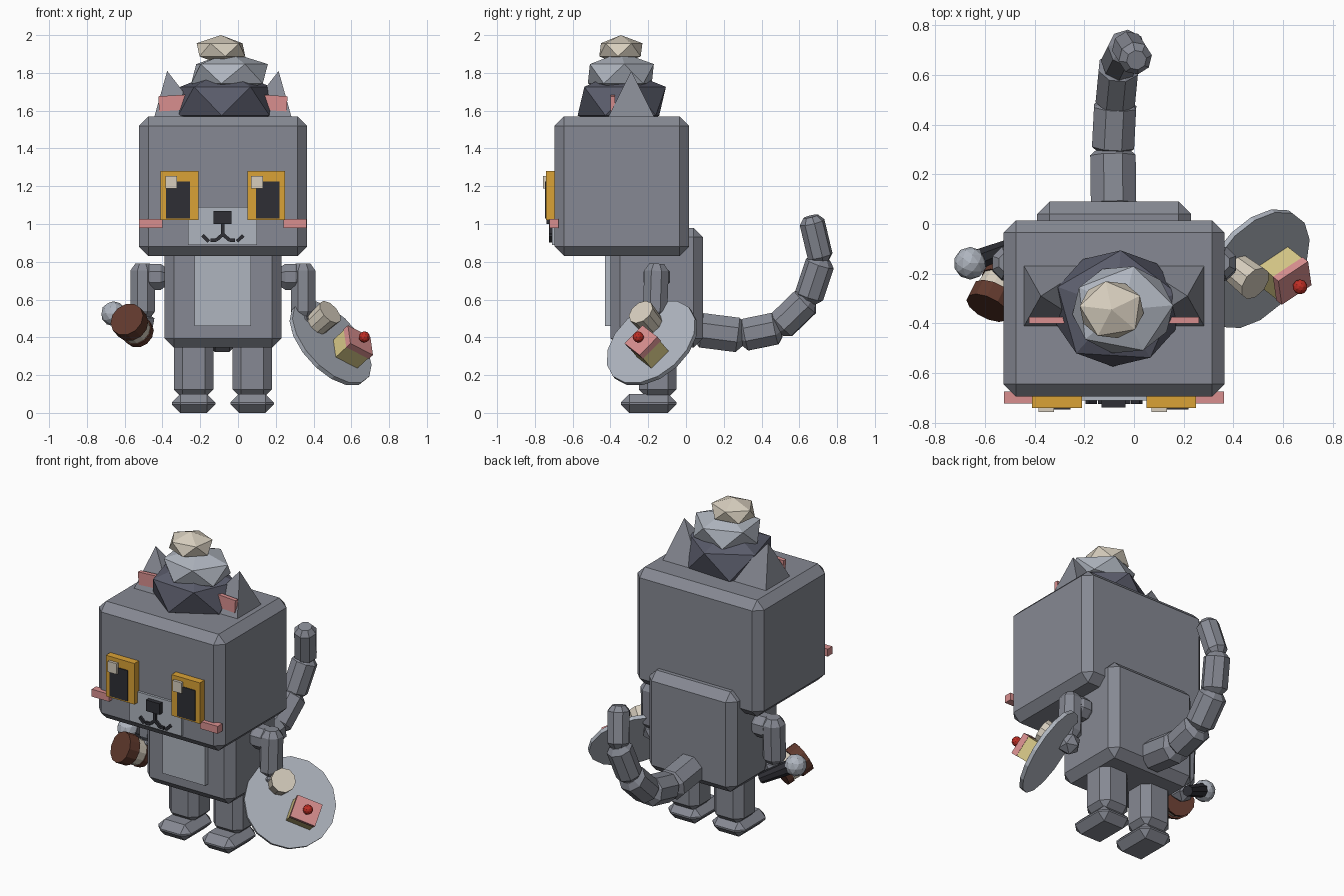
import bpy, bmesh, math
from mathutils import Vector, Matrix

if "Cube" in bpy.data.objects:
    bpy.data.objects.remove(bpy.data.objects["Cube"])

MID = -0.08  # symmetry plane of the figure in x


def mat(name, r, g, b):
    m = bpy.data.materials.new(name)
    lin = [((c / 255 + 0.055) / 1.055) ** 2.4 for c in (r, g, b)]
    m.diffuse_color = (*lin, 1)
    m.use_nodes = True
    m.node_tree.nodes["Principled BSDF"].inputs["Base Color"].default_value = m.diffuse_color
    return m


GREY = mat("fur_grey", 134, 137, 147)
DARK = mat("slate_stone", 90, 92, 107)
LIGHT = mat("pale_grey", 175, 181, 191)
BEIGE = mat("cream", 215, 206, 190)
GOLD = mat("amber", 218, 162, 54)
PINK = mat("pink", 216, 143, 143)
BLACK = mat("black", 46, 47, 53)
BROWN = mat("brown", 96, 57, 45)
CAKE = mat("sponge_yellow", 214, 199, 135)
RED = mat("cherry_red", 190, 45, 36)


def finish(name, bm, *mats):
    bmesh.ops.recalc_face_normals(bm, faces=bm.faces)
    me = bpy.data.meshes.new(name)
    bm.to_mesh(me)
    bm.free()
    for m in mats:
        me.materials.append(m)
    ob = bpy.data.objects.new(name, me)
    bpy.context.collection.objects.link(ob)
    return ob


def box(name, x, y, z, m, bevel=0.0, frame=None):
    """Box from ranges on each axis, optionally chamfered and placed in a frame."""
    bm = bmesh.new()
    bmesh.ops.create_cube(bm, size=1)
    for v in bm.verts:
        v.co = Vector([(a + b) / 2 + c * (b - a) for (a, b), c in zip((x, y, z), v.co)])
    if bevel:
        bmesh.ops.bevel(bm, geom=bm.edges[:], offset=bevel, segments=1, affect='EDGES')
    if frame:
        bm.transform(frame)
    return finish(name, bm, m)


def flip(x):
    return (2 * MID - x[1], 2 * MID - x[0])


def pair(name, x, y, z, m, bevel=0.0):
    box(name + "_left", x, y, z, m, bevel)
    box(name + "_right", flip(x), y, z, m, bevel)


def turned(name, p0, p1, profile, sides, mats, bands=None):
    """Turned solid from p0 to p1; profile holds (fraction, radius) rings."""
    p0, p1 = Vector(p0), Vector(p1)
    q = (p1 - p0).to_track_quat('Z', 'Y')
    bm = bmesh.new()
    rings = []
    for t, r in profile:
        ring = []
        for i in range(sides):
            a = 2 * math.pi * (i + 0.5) / sides
            ring.append(bm.verts.new(p0.lerp(p1, t) + q @ Vector((r * math.cos(a), r * math.sin(a), 0))))
        rings.append(ring)
    bm.faces.new(rings[0])
    for k in range(len(rings) - 1):
        for i in range(sides):
            j = (i + 1) % sides
            f = bm.faces.new((rings[k][i], rings[k][j], rings[k + 1][j], rings[k + 1][i]))
            f.material_index = bands[k] if bands else 0
    bm.faces.new(rings[-1])
    return finish(name, bm, *mats)


def limb(name, p0, p1, r, m=GREY, end=0.13):
    return turned(name, p0, p1, [(0, r * .6), (end, r), (1 - end, r), (1, r * .6)], 8, [m])


def ball(name, c, size, m, sub=1, turn=0.0):
    bm = bmesh.new()
    bmesh.ops.create_icosphere(bm, subdivisions=sub, radius=1)
    bm.transform(Matrix.Translation(c) @ Matrix.Diagonal((*size, 1)) @ Matrix.Rotation(turn, 4, 'Z'))
    return finish(name, bm, m)


# Head, body, belly
box("head", (-.525, .365), (-.695, .015), (.83, 1.57), GREY, .05)
box("body", (-.39, .23), (-.40, .09), (.345, .98), GREY, .05)
box("belly", (-.23, .07), (-.43, -.38), (.46, .85), LIGHT)

# Legs and feet
pair("leg", (-.34, -.13), (-.25, -.05), (.08, .40), GREY, .045)
pair("foot", (-.35, -.12), (-.345, -.05), (0, .10), GREY, .045)

# Arms: shoulder peg, arm and hand on each side
for side, s in (("left", -1), ("right", 1)):
    ax = MID + s * .425
    limb("shoulder_" + side, (MID + s * .29, -.155, .72), (ax, -.155, .72), .075, end=.3)
    limb("arm_" + side, (ax, -.155, .79), (ax, -.165, .50), .07)
    ball("hand_" + side, (ax, -.17, .47), (.07, .07, .07), GREY, 1)

# Eyes with pupils and highlights
pair("eye", (-.41, -.21), (-.74, -.68), (1.02, 1.28), GOLD)
pair("pupil", (-.38, -.255), (-.746, -.73), (1.03, 1.225), BLACK)
for i, x in enumerate((-.385, .07)):
    box(f"eye_glint_{i}", (x, x + .063), (-.757, -.73), (1.187, 1.255), BEIGE)

# Muzzle, nose, mouth, cheeks
box("muzzle", (-.265, .10), (-.71, -.68), (.89, 1.09), LIGHT)
box("nose", (-.13, -.035), (-.738, -.70), (1.0, 1.07), BLACK)
box("mouth_stem", (-.091, -.072), (-.725, -.70), (.935, 1.01), BLACK)
curl = [(0, .945), (.035, .915), (.075, .908), (.108, .94)]
for side, s in (("left", -1), ("right", 1)):
    for k, (a, b) in enumerate(zip(curl, curl[1:])):
        if k == 1:
            continue
        turned(f"mouth_{side}_{k}", (MID + s * a[0], -.715, a[1]), (MID + s * b[0], -.715, b[1]),
               [(0, .013), (1, .013)], 4, [BLACK])
    box(f"mouth_{side}_mid", tuple(sorted((MID + s * .035, MID + s * .065))), (-.725, -.70), (.905, .922), BLACK)
pair("cheek", (-.523, -.40), (-.722, -.675), (.98, 1.027), PINK)

# Ears: skewed pyramids with pink inner plates
for side, s in (("left", -1), ("right", 1)):
    bm = bmesh.new()
    base = [bm.verts.new((MID + s * x, y, 1.56)) for x, y in
            ((.365, -.415), (.365, -.165), (.10, -.165), (.10, -.415))]
    tip = bm.verts.new((MID + s * .295, -.29, 1.81))
    bm.faces.new(base)
    for i in range(4):
        bm.faces.new((base[i], base[(i + 1) % 4], tip))
    finish("ear_" + side, bm, GREY)
    fr = Matrix.Translation((MID + s * .225, -.388, 1.643)) @ Matrix.Rotation(s * .06, 4, 'Y')
    box("inner_ear_" + side, (-.115, .115), (-.013, .013), (-.04, .04), PINK, 0, fr)

# Stacked stones on the head
ball("stone_large", (-.07, -.34, 1.65), (.285, .262, .17), DARK, 1, .25)
ball("stone_middle", (-.045, -.345, 1.795), (.228, .20, .115), LIGHT, 1, .1)
ball("stone_small", (-.09, -.345, 1.922), (.145, .13, .078), BEIGE, 1, .5)

# Tail: chain of chamfered segments
path = [(-.082, .06, .44), (-.085, .295, .41), (-.075, .49, .45),
        (-.06, .645, .60), (-.025, .715, .81), (.01, .66, 1.04)]
for i, r in enumerate((.099, .092, .086, .078, .068)):
    a, b = Vector(path[i]), Vector(path[i + 1])
    limb(f"tail_{i}", a - (b - a) * .05, b + (b - a) * (.05 if i < 4 else 0), r)

# Tilted plate carrying a cup and a cake slice
n = Vector((.636, -.50, .588)).normalized()
u = Vector((-.10, .70, .705))
u = (u - n * u.dot(n)).normalized()
w = u.cross(n)
centre = Vector((.49, -.18, .37))
turned("plate", centre - n * .012, centre + n * .012, [(0, .272), (1, .272)], 16, [LIGHT])
cup = Vector((.453, -.212, .502))
turned("cup", cup - n * .055, cup + n * .055, [(0, .066), (1, .073)], 10, [BEIGE])
top = Vector((.648, -.238, .385))
if w.x < 0:
    w, u = -w, -u
frame = Matrix.Translation(top) @ Matrix((w, u, n)).transposed().to_4x4()
box("cake", (-.075, .075), (-.065, .065), (-.125, -.035), CAKE, 0, frame)
box("icing", (-.078, .078), (-.068, .068), (-.035, 0), PINK, 0, frame)
ball("cherry", top + n * .02 + Vector((.008, -.005, .005)), (.03, .03, .03), RED, 2)

# Banded drinking cup at the other hand
d = Vector((-.40, -.80, .45)).normalized()
c = Vector((-.555, -.27, .457))
turned("banded_cup", c - d * .085, c + d * .085,
       [(0, .082), (.22, .084), (.22, .078), (.58, .084), (.58, .094), (1, .094)],
       12, [BROWN, BEIGE], [0, 0, 1, 0, 0])

# Handheld microphone
turned("microphone_handle", (-.47, -.08, .42), (-.645, -.15, .52), [(0, .032), (1, .045)], 8, [BLACK])
ball("microphone_head", (-.66, -.158, .525), (.066, .066, .066), LIGHT, 2)
